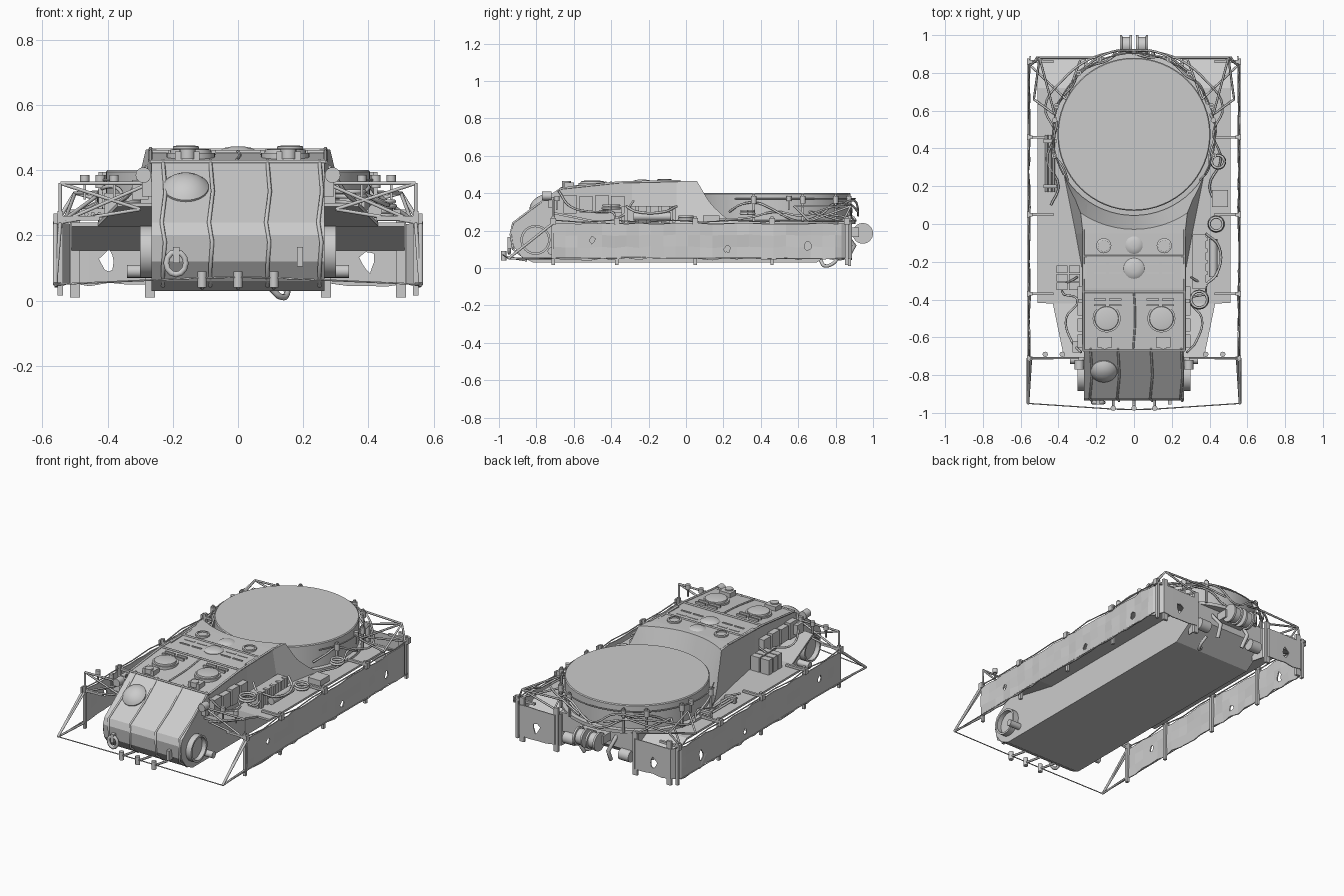
import bpy, bmesh, random
from math import sin, cos, pi, radians
from mathutils import Vector, Matrix

if "Cube" in bpy.data.objects:
    bpy.data.objects.remove(bpy.data.objects["Cube"])
random.seed(4)

def mesh(name, verts, faces, smooth=None):
    me = bpy.data.meshes.new(name)
    me.from_pydata([tuple(v) for v in verts], [], faces)
    bm = bmesh.new(); bm.from_mesh(me)
    bmesh.ops.recalc_face_normals(bm, faces=bm.faces)
    bm.to_mesh(me); bm.free()
    if smooth:
        me.shade_smooth(); me.set_sharp_from_angle(angle=radians(smooth))
    ob = bpy.data.objects.new(name, me)
    bpy.context.collection.objects.link(ob)
    return ob

def loft(name, rings, smooth=None):
    """Closed solid through rings of equal point count."""
    n = len(rings[0])
    faces = [[i*n+j, i*n+(j+1) % n, (i+1)*n+(j+1) % n, (i+1)*n+j]
             for i in range(len(rings)-1) for j in range(n)]
    faces += [list(range(n)), [(len(rings)-1)*n+j for j in range(n)]]
    return mesh(name, [p for r in rings for p in r], faces, smooth)

def box(name, c, s):
    r = [[(c[0]+a*s[0]/2, c[1]+b*s[1]/2, c[2]+h*s[2]/2)
          for a, b in ((-1, -1), (1, -1), (1, 1), (-1, 1))] for h in (-1, 1)]
    return loft(name, r)

def lathe(name, c, profile, axis=(0, 0, 1), n=32):
    """Turned solid: profile is (radius, height) pairs along axis."""
    q = Vector((0, 0, 1)).rotation_difference(Vector(axis))
    return loft(name, [[Vector(c)+q @ Vector((r*cos(2*pi*k/n), r*sin(2*pi*k/n), h))
                        for k in range(n)] for r, h in profile], 35)

def cyl(name, c, r, h, axis=(0, 0, 1), n=24):
    return lathe(name, c, [(r, -h/2), (r, h/2)], axis, n)

def wire(name, pts, r=.004, curved=False, cyclic=False):
    cu = bpy.data.curves.new(name, 'CURVE')
    cu.dimensions = '3D'; cu.bevel_depth = r; cu.bevel_resolution = 1; cu.resolution_u = 5
    cu.use_fill_caps = True
    sp = cu.splines.new('BEZIER' if curved else 'POLY')
    P = sp.bezier_points if curved else sp.points
    P.add(len(pts)-1)
    for p, co in zip(P, pts):
        p.co = co if curved else (*co, 1)
        if curved:
            p.handle_left_type = p.handle_right_type = 'AUTO'
    sp.use_cyclic_u = cyclic
    ob = bpy.data.objects.new(name, cu)
    bpy.context.collection.objects.link(ob)
    return ob

def arc(c, r, a0, a1, z, n=24):
    return [(c[0]+r*cos(radians(a0+(a1-a0)*k/n)), c[1]+r*sin(radians(a0+(a1-a0)*k/n)), z)
            for k in range(n+1)]

def cut(ob, cutter):
    m = ob.modifiers.new('cut', 'BOOLEAN'); m.operation = 'DIFFERENCE'
    m.solver = 'EXACT'; m.object = cutter
    cutter.hide_render = True; cutter.hide_viewport = False

C = (0, .475)   # turret ring centre

# Hull: side profile extruded across, scooped out behind the roof
prof = [(-.67, .425), (-.92, .24), (-.935, .2), (-.925, .12), (-.88, .06), (-.82, .03), (.7, .03),
        (.85, .13), (.85, .245), (.3, .245), (.2, .465), (-.05, .465), (-.34, .455)]
hull = loft('hull', [[(x, y, z) for y, z in prof] for x in (-.265, .265)])
scoop = lathe('scoop_cutter', (*C, 0), [(.43, .2401), (.505, .47), (.51, .5)], n=64)
cut(hull, scoop)
for s in (-1, 1):
    cheek = loft('hull_cheek', [[(s*.25, y, .235), (s*xb, y, .235), (s*xt, y, .464), (s*.25, y, .464)]
                 for y, xb, xt in ((-.29, .266, .266), (-.05, .31, .27), (.3, .38, .31))])
    cut(cheek, scoop)

# Turret ring drum
lathe('turret_drum', (*C, 0), [(.43, .235), (.43, .255), (.405, .257), (.405, .395), (.4, .40)], n=64)
wire('drum_cable', [(r*cos(a)+C[0], r*sin(a)+C[1], z) for k in range(25)
     for a, r, z in [(radians(-35+250*k/24), .425+.012*sin(k*2.1), .3+.05*sin(k*.9))]], .006, True)
wire('drum_rail', arc(C, .43, -30, 210, .37, 40), .004)
for a in (-15, 20, 48, 65, 115, 132, 160, 195):
    x, y = .437*cos(radians(a)), C[1]+.437*sin(radians(a))
    box('drum_stanchion', (x, y, .32), (.012, .012, .15))
    cyl('drum_lamp', (x, y, .365), .015, .04, n=12)

def jag(name, c, axis, r):
    """Ragged hole cutter."""
    n, u = 9, Vector((0, 0, 1))
    w = Vector(axis); v = w.cross(u)
    pts = [(r*random.uniform(.5, 1.2)*cos(2*pi*k/n), r*1.3*random.uniform(.5, 1.2)*sin(2*pi*k/n)) for k in range(n)]
    return loft(name, [[Vector(c)+w*d+v*a+u*b for a, b in pts] for d in (-.03, .03)])

for s in (-1, 1):
    # Fender: upswept front, flat middle, drooped rear
    st = [(-.71, .37, .30), (-.42, .43, .24), (-.419, .51, .24), (.72, .51, .24), (.87, .51, .165)]
    loft('fender', [[(s*.26, y, z), (s*x, y, z), (s*x, y, z-.012), (s*.26, y, z-.012)] for y, x, z in st])
    # Side skirt wrapping round the rear corner, dented and torn
    path = [(.555, -.71+.0655*k) for k in range(24)] + [(.55, .83), (.515, .885)]
    path += [(.515-.06*k, .885) for k in range(1, 5)] + [(.25, .86), (.24, .78)]
    v, f = [], []
    for i, (x, y) in enumerate(path):
        b = .045 + random.uniform(-.006, .012)
        for t in range(4):
            d = random.uniform(-.005, .005) if i < 24 else 0
            v.append((s*(x+d), y, b+(.238+random.uniform(-.004, .004)-b)*t/3))
        if i:
            f += [(4*i-4+t, 4*i+t, 4*i+t+1, 4*i-3+t) for t in range(3)]
    skirt = mesh('side_skirt', v, f)
    m = skirt.modifiers.new('thickness', 'SOLIDIFY'); m.thickness = .006; m.offset = 0
    for c, ax, r in (((s*.555, .22, .1), (1, 0, 0), .018), ((s*.555, .65, .12), (1, 0, 0), .024),
                     ((s*.555, -.5, .15), (1, 0, 0), .016), ((s*.4, .885, .12), (0, 1, 0), .026)):
        cut(skirt, jag('hole_cutter', c, ax, r))
    # Skirt posts, brackets and top rails
    for y in (-.71, -.37, .05, .46, .86):
        box('skirt_post', (s*.545, y, .145), (.016, .018, .26))
        box('skirt_bracket', (s*.49, y, .252), (.13, .014, .014))
        box('post_tab', (s*.56, y, .25), (.012, .03, .035))
    for x in (.5, .27):
        box('rear_post', (s*x, .875, .145), (.03, .016, .27))
    wire('skirt_top_wire', [(s*(.555+.006*sin(k*2.3)), -.71+k*.16, .25+.006*cos(k*3)) for k in range(11)], .0035)
    wire('skirt_bottom_wire', [(s*.56, -.95, .05), (s*.56, -.3, .055), (s*.56, .85, .05)], .003)
    # Front outrigger truss
    F = [(.545, -.71, .36), (.545, -.71, .24), (.56, -.95, .05), (.545, -.71, .05), (.27, -.71, .36), (.3, -.71, .28)]
    for a, b in ((0, 3), (0, 4), (1, 5), (1, 4), (1, 2), (2, 3), (0, 5)):
        wire('truss_bar', [(s*F[a][0], *F[a][1:]), (s*F[b][0], *F[b][1:])], .006)
    wire('truss_side_wire', [(s*.56, -.95, .05), (s*.56, -.71, .24)], .008)
    # Rear corner trusses
    R = [(.55, .84, .25), (.36, .66, .3), (.28, .88, .27), (.5, .88, .33), (.42, .58, .33), (.53, .66, .25), (.2, .88, .34)]
    for a, b in ((0, 1), (0, 3), (2, 3), (3, 4), (4, 5), (3, 5), (1, 2), (3, 6)):
        wire('rear_truss_bar', [(s*R[a][0], *R[a][1:]), (s*R[b][0], *R[b][1:])], .006)
    # Final drive housings (open ring with hub)
    lathe('drive_ring', (s*.26, -.805, .15), [(.08, 0), (.08, .04), (.068, .04), (.068, .012), (.001, .012)], (s, 0, 0))
    cyl('drive_hub', (s*.29, -.72, .09), .02, .1, (1, 0, 0), 16)
    # Headlamps and aerial rods
    cyl('headlamp', (s*.29, -.745, .385), .024, .05, (0, 1, 0), 16)
    box('headlamp_mount', (s*.28, -.72, .35), (.03, .03, .06))
    for x, y in ((.47, -.69), (.42, .55), (.38, -.69)):
        box('marker_stem', (s*x, y, .34), (.008, .008, .06))
        cyl('marker_lamp', (s*x, y, .372), .014, .028, n=12)
    # Roof hatches, small ports and periscopes
    lathe('roof_hatch', (s*.145, -.5, .435), [(.074, 0), (.074, .018), (.064, .018), (.062, .028), (.04, .032)])
    lathe('roof_port', (s*.16, -.115, .455), [(.04, 0), (.04, .018), (.03, .02), (.03, .012)], n=20)
    box('periscope', (s*.155, -.625, .44), (.075, .055, .035))
    cyl('periscope_cap', (s*.155, -.64, .45), .024, .03, n=16)
    for y in (-.21, -.26, -.4, -.43):
        for x in (.1, .18):
            box('roof_grille', (s*x, y, .455), (.065, .01, .014))
    # Roof edge rails
    wire('roof_rail', [(s*.268, -.67, .425), (s*.268, -.36, .458), (s*.268, -.03, .466)], .006)
    # Hull side boxes
    for k in range(4):
        box('side_case', (s*.282, -.62+k*.085, .34), (.035, .07, .1-.012*(k % 2)))
    wire('side_cable', [(s*.28, -.68, .41), (s*.33, -.62, .33), (s*.36, -.5, .3), (s*.3, -.4, .3),
                        (s*.38, -.36, .27), (s*.3, -.28, .36)], .006, True)
    wire('fender_cable', [(s*.44, .1, .26), (s*.4, .2, .26), (s*.46, .34, .27), (s*.42, .48, .3), (s*.47, .62, .28),
                          (s*.38, .76, .32), (s*.24, .87, .34), (s*.08, .92, .3)], .006, True)

# Roof domes, seams and cables
for y, r in ((-.11, .05), (-.235, .055)):
    lathe('roof_dome', (0, y, .45), [(r, 0), (r, .01), (r*.8, .018), (r*.4, .022), (.004, .023)])
for y, z in ((-.17, .462), (-.36, .456), (-.67, .426)):
    wire('roof_seam', [(-.27, y, z), (.27, y, z)], .006)
wire('roof_cable', [(0, -.36, .458), (.006, -.5, .446), (-.004, -.66, .432)], .005, True)
for x in (-.23, -.085, .09, .25):
    wire('glacis_strap', [(x, -.66, .43), (x+.008, -.8, .335), (x-.004, -.925, .24),
                          (x+.006, -.938, .18), (x, -.925, .1), (x, -.85, .045)], .006)
# Glacis dome, facing forward and up
nrm = Vector((0, -.59, .8)).normalized()
lathe('glacis_dome', (-.16, -.775, .34), [(.07, 0), (.07, .012), (.06, .022), (.04, .036), (.018, .042), (.002, .043)], nrm)

# Nose fittings: tow hooks, shackles and tripwire
for x in (-.11, 0, .11):
    wire('nose_hook_arm', [(x, -.85, .04), (x, -.97, .06)], .007)
    cyl('nose_hook', (x, -.975, .065), .014, .05, n=12)
wire('front_tripwire', [(-.56, -.95, .05), (-.11, -.98, .07), (0, -.982, .072), (.11, -.98, .07), (.56, -.95, .05)], .003)
wire('tow_shackle', [(-.19+.03*cos(k*pi/6), -.945, .115+.035*sin(k*pi/6)) for k in range(12)], .01, cyclic=True)
box('tow_lug', (-.19, -.935, .14), (.02, .04, .05))
box('nose_lug', (.19, -.935, .135), (.018, .04, .06))

# Rear winch drums and towing gear
for x in (-.043, .043):
    lathe('winch_drum', (x-.032, .945, .185), [(.055, 0), (.055, .012), (.046, .014), (.046, .05), (.055, .052), (.055, .064)], (1, 0, 0))
box('winch_frame', (0, .89, .19), (.17, .07, .05))
for s in (-1, 1):
    wire('winch_arm', [(s*.12, .84, .2), (s*.1, .9, .12), (s*.09, .86, .05)], .012)
    cyl('rear_roller', (s*.19, .85, .1), .035, .07, (1, 0, 0), 16)
wire('rear_tow_hook', [(.1, .72, .04), (.13, .74, .012), (.15, .78, .02), (.14, .82, .06)], .01, True)
wire('rear_cable', [(-.3, .8, .32), (-.15, .9, .36), (0, .92, .28), (.15, .9, .36), (.3, .8, .32)], .006, True)

# Left fender stowage: jerrycan stack, tools, battery box
for x in (-.38, -.315):
    for k in range(3):
        box('stowed_can', (x, -.33+k*.045, .285), (.058, .038, .09))
for x in (-.465, -.445, -.425):
    wire('tool_shaft', [(x, .17, .265), (x, .47, .265)], .007)
for y in (.2, .44):
    box('tool_clamp', (-.445, y, .265), (.07, .02, .035))
box('left_junction_box', (-.3, -.65, .34), (.05, .06, .06))

# Right fender stowage: engine pack, crate, coils
box('equipment_pack', (.345, -.2, .285), (.07, .29, .085))
for k in range(5):
    box('pack_rib', (.375, -.32+k*.06, .285), (.03, .02, .095))
cyl('pack_cylinder', (.42, -.18, .275), .022, .2, (0, 1, 0), 16)
wire('pack_pipe', [(.38, -.32, .33), (.44, -.26, .3), (.45, -.12, .3), (.38, -.05, .33)], .007, True)
box('fender_crate', (.455, .135, .262), (.085, .09, .035))
for c, r, z in (((.345, -.4), .045, .32), ((.435, 0), .037, .26), ((.445, .33), .035, .29)):
    wire('cable_coil', arc(c, r, 0, 360, z, 20), .008)
    wire('cable_coil_upper', arc(c, r*.95, 0, 360, z+.014, 20), .007)
